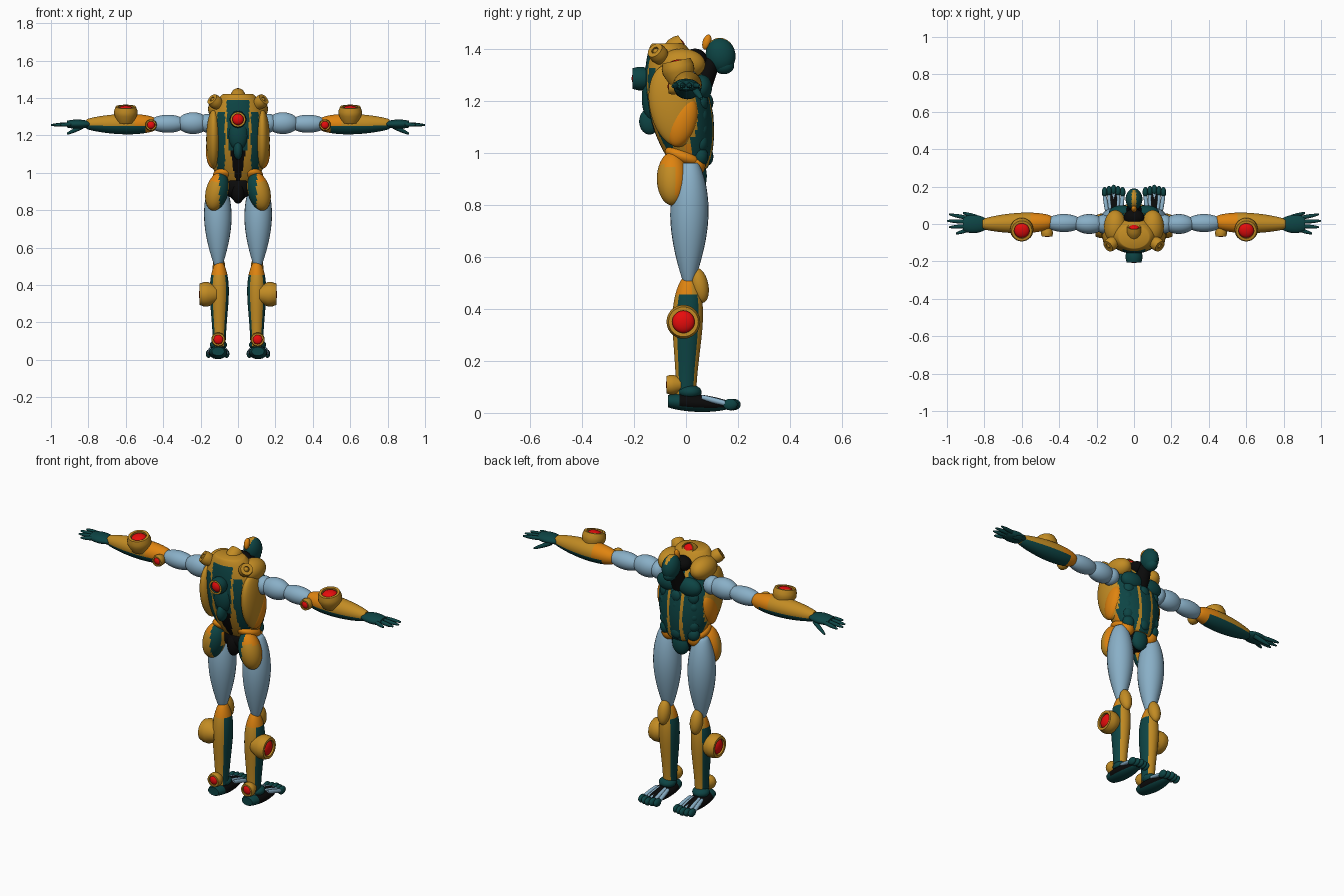
import bpy, bmesh, math
from mathutils import Vector, Matrix, Euler

old = bpy.data.objects.get("Cube")
if old:
    bpy.data.objects.remove(old)

COLOURS = {
    "ochre": (.54, .26, .017), "orange": (.74, .23, .005), "teal": (.004, .058, .058),
    "pale_blue": (.25, .43, .57), "black": (.003, .003, .003), "red": (.88, .004, .004),
}
materials = {}
for title, rgb in COLOURS.items():
    material = bpy.data.materials.new(title)
    material.use_nodes = True
    material.diffuse_color = (*rgb, 1)
    material.node_tree.nodes["Principled BSDF"].inputs["Base Color"].default_value = (*rgb, 1)
    materials[title] = material
parts = []


def finish(bm, name, colour, side):
    """Colour faces (one name, or a rule of centre and normal), mirror if needed, make the object."""
    bmesh.ops.recalc_face_normals(bm, faces=bm.faces)
    bm.normal_update()
    mesh = bpy.data.meshes.new(name)
    used = []
    for face in bm.faces:
        chosen = colour if isinstance(colour, str) else colour(face.calc_center_median(), face.normal)
        if chosen not in used:
            used.append(chosen)
            mesh.materials.append(materials[chosen])
        face.material_index = used.index(chosen)
    if side < 0:
        bmesh.ops.scale(bm, vec=(-1, 1, 1), verts=bm.verts)
        bmesh.ops.reverse_faces(bm, faces=bm.faces)
    bm.to_mesh(mesh)
    bm.free()
    part = bpy.data.objects.new(name, mesh)
    bpy.context.collection.objects.link(part)
    parts.append(part)


def skin(name, rings, colour, side):
    """Bridge rings of points and cap both ends."""
    bm = bmesh.new()
    rows = [[bm.verts.new(point) for point in ring] for ring in rings]
    for low, high in zip(rows, rows[1:]):
        for i in range(len(low)):
            bm.faces.new((low[i - 1], low[i], high[i], high[i - 1]))
    bm.faces.new(rows[0])
    bm.faces.new(rows[-1])
    finish(bm, name, colour, side)


def spindle(name, start, end, radii, bulge, colour, side=1, skew=1, stretch=(1, 1), sides=24):
    """Limb from start to end: radius blends between two values and swells by bulge between them.
    Sections lie across the main axis; stretch scales their two directions."""
    start, end = Vector(start), Vector(end)
    span = end - start
    main = max(range(3), key=lambda i: abs(span[i]))
    across = [i for i in range(3) if i != main]
    rings, count = [], 24
    for k in range(count + 1):
        t = (1 - math.cos(math.pi * k / count)) / 2
        radius = radii[0] + (radii[1] - radii[0]) * t + bulge * math.sin(math.pi * t ** skew) ** .7
        ring = []
        for i in range(sides):
            angle = math.tau * i / sides
            point = start + span * t
            point[across[0]] += radius * stretch[0] * math.cos(angle)
            point[across[1]] += radius * stretch[1] * math.sin(angle)
            ring.append(point)
        rings.append(ring)
    skin(name, rings, colour, side)


def blob(name, centre, radii, colour, side=1, spin=Euler()):
    """Ellipsoid plate or joint."""
    bm = bmesh.new()
    placing = Matrix.LocRotScale(Vector(centre), spin, Vector(radii))
    bmesh.ops.create_uvsphere(bm, u_segments=32, v_segments=20, radius=1, matrix=placing)
    finish(bm, name, colour, side)


def tilt(angle):
    return Euler((angle, 0, 0))


def lean(angle):
    return Euler((0, angle, 0))


def thruster(name, base, aim, radius, depth, shell="ochre", side=1, core=.66, glow="red"):
    """Round bowl-shaped housing with a recessed lens facing along aim."""
    turn = Vector(aim).normalized().to_track_quat("Z", "Y")
    base = Vector(base)
    profile = [(.7, 0), (1, .5), (1, .75), (.88, 1), (core, 1), (core, .8)]
    circle = [math.tau * i / 28 for i in range(28)]
    rings = [[base + turn @ Vector((radius * wide * math.cos(a), radius * wide * math.sin(a), depth * high))
              for a in circle] for wide, high in profile]
    skin(name + "_housing", rings, shell, side)
    lens = radius * core
    blob(name + "_lens", base + turn @ Vector((0, 0, depth * .8)), (lens, lens, depth * .25), glow, side, turn)


# Colour rules for striped parts
def torso_colour(centre, normal):
    x = abs(centre.x)
    if normal.y > .2 and centre.z < 1.33:
        return "ochre" if .03 < x < .05 or x > .14 else "teal"
    if normal.y < -.15 and centre.z < 1.38:
        taper = .06 - .2 * max(0, 1.2 - centre.z)
        if x < taper:
            return "black" if centre.z < 1.12 else "teal"
        return "teal" if .07 < x < .112 and centre.z < 1.33 else "ochre"
    return "ochre" if centre.z > 1.03 else "orange"


def back_housing_colour(centre, normal):
    return "ochre" if normal.y < -.5 else "teal"


def head_colour(centre, normal):
    return "ochre" if abs(centre.x) < .011 and normal.z > .4 else "teal"


def hip_colour(centre, normal):
    if normal.y < 0 and .055 < centre.x < .1:
        return "teal"
    return "ochre" if centre.y < -.04 and centre.z < .95 else "orange"


def shin_colour(centre, normal):
    if centre.z > .46:
        return "orange" if normal.y < .3 else "ochre"
    return "teal" if abs(normal.x) > .78 else "ochre"


def forearm_colour(centre, normal):
    if centre.z < 1.253 and centre.x > .5:
        return "teal"
    return "orange" if centre.x < .56 else "ochre"


def foot_colour(centre, normal):
    return "teal" if centre.y < -.02 or normal.z < -.6 else "black"


# Torso and spine
spindle("torso", (0, .02, .94), (0, -.07, 1.42), (.08, .08), .085, torso_colour, stretch=(1, .75), sides=120)
blob("spine_plate", (0, -.14, 1.12), (.025, .04, .05), "teal")
blob("spine_guard", (0, -.13, 1.21), (.055, .04, .09), "teal")
blob("collar_hollow", (0, .035, 1.36), (.055, .045, .04), "black")
thruster("back_thruster", (0, -.125, 1.285), (0, -1, 0), .045, .08, back_housing_colour)
thruster("top_thruster", (0, -.08, 1.38), (0, 1, .6), .04, .08, core=.78)

# Stomach plates in three columns
for row in range(5):
    height = .985 + row * .052
    blob("stomach_plate", (0, .085, height), (.032, .02, .033), "teal")
    for side in (1, -1):
        blob("flank_plate", (.085, .055, height), (.035, .03, .038), "teal", side)

# Neck and head
spindle("neck", (0, .04, 1.22), (0, .11, 1.37), (.05, .03), 0, "black")
blob("head", (0, .133, 1.375), (.045, .057, .067), head_colour, spin=tilt(.2))
blob("jaw", (0, .145, 1.335), (.033, .04, .033), "teal")
blob("head_crest", (0, .08, 1.425), (.015, .016, .03), "orange", spin=tilt(-.3))

# Pelvis
blob("pelvis", (0, 0, .93), (.085, .065, .07), "black")
blob("crotch_guard", (0, .045, .91), (.05, .035, .065), "teal")
blob("tail_guard", (0, -.035, .9), (.035, .04, .065), "black")

for side in (1, -1):
    # Shoulders and chest sides
    thruster("shoulder_thruster", (.095, -.085, 1.355), (1, -.8, .9), .036, .068, "ochre", side, .4, "ochre")
    blob("rib_panel", (.13, -.05, 1.18), (.04, .09, .16), "ochre", side, tilt(.2))
    blob("side_panel", (.135, -.015, 1.12), (.037, .055, .1), "orange", side, tilt(-.3))
    blob("chest_plate", (.065, .06, 1.25), (.07, .04, .05), "teal", side)
    blob("shoulder_cap", (.1, -.015, 1.34), (.06, .09, .06), "ochre", side)

    # Hips
    blob("belt", (.075, -.01, .985), (.06, .075, .033), "orange", side, tilt(-.35))
    blob("hip_guard", (.112, -.052, .9), (.06, .06, .105), hip_colour, side, lean(-.25))
    blob("hip_front_guard", (.08, .04, .955), (.04, .035, .045), "orange", side)

    # Legs
    spindle("thigh", (.105, .01, .49), (.11, .015, .96), (.015, .03), .05, "pale_blue", side, skew=1.2)
    spindle("shin", (.1, 0, .07), (.1, .01, .52), (.034, .018), .028, shin_colour, side,
            skew=2, stretch=(1, 1.15), sides=40)
    blob("knee_guard", (.102, .052, .49), (.034, .034, .068), "ochre", side, tilt(.2))
    thruster("calf_thruster", (.115, -.01, .35), (1, 0, 0), .065, .09, "ochre", side)
    thruster("heel_thruster", (.105, -.02, .108), (0, -1, 0), .038, .055, "ochre", side)

    # Feet: ankle, sole, striped instep and toes
    blob("ankle_guard", (.105, .015, .08), (.046, .045, .028), "teal", side)
    spindle("foot", (.106, -.07, .045), (.109, .16, .03), (.03, .02), .02, foot_colour, side, stretch=(1.1, .75))
    for step in range(-2, 3):
        toe_x, toe_y = .109 + step * .024, .182 - abs(step) * .006
        spindle("instep_strip", (.107 + step * .018, .06, .06), (toe_x, toe_y - .02, .037),
                (.009, .01), .002, "pale_blue", side, sides=12)
        blob("toe", (toe_x, toe_y, .032), (.015, .028, .022), "teal", side)

    # Arms
    blob("shoulder_joint", (.165, 0, 1.265), (.045, .05, .05), "pale_blue", side)
    blob("upper_arm", (.24, 0, 1.265), (.085, .053, .058), "pale_blue", side)
    blob("elbow_segment", (.375, .005, 1.262), (.1, .048, .048), "pale_blue", side)
    spindle("forearm", (.44, .01, 1.26), (.81, 0, 1.26), (.028, .025), .028, forearm_colour, side,
            skew=.8, sides=32)
    thruster("forearm_thruster", (.6, -.02, 1.27), (0, -.2, 1), .062, .085, "ochre", side)
    thruster("elbow_thruster", (.465, -.015, 1.255), (0, -1, 0), .031, .053, "ochre", side)

    # Hands
    spindle("palm", (.79, 0, 1.26), (.915, 0, 1.26), (.027, .034), .018, "teal", side, stretch=(1, .5))
    for finger in (-1.5, -.5, .5, 1.5):
        tip = 1 - .012 * (finger - .5) ** 2
        spindle("finger", (.89, finger * .022, 1.26), (tip, finger * .034, 1.255),
                (.009, .004), .004, "teal", side, sides=12)
    spindle("thumb", (.825, .03, 1.25), (.915, .06, 1.208), (.012, .005), .004, "teal", side, sides=12)

# Smooth shading with sharp rims
bpy.ops.object.select_all(action="DESELECT")
for part in parts:
    part.select_set(True)
bpy.context.view_layer.objects.active = parts[0]
bpy.ops.object.shade_smooth_by_angle(angle=math.radians(40))
